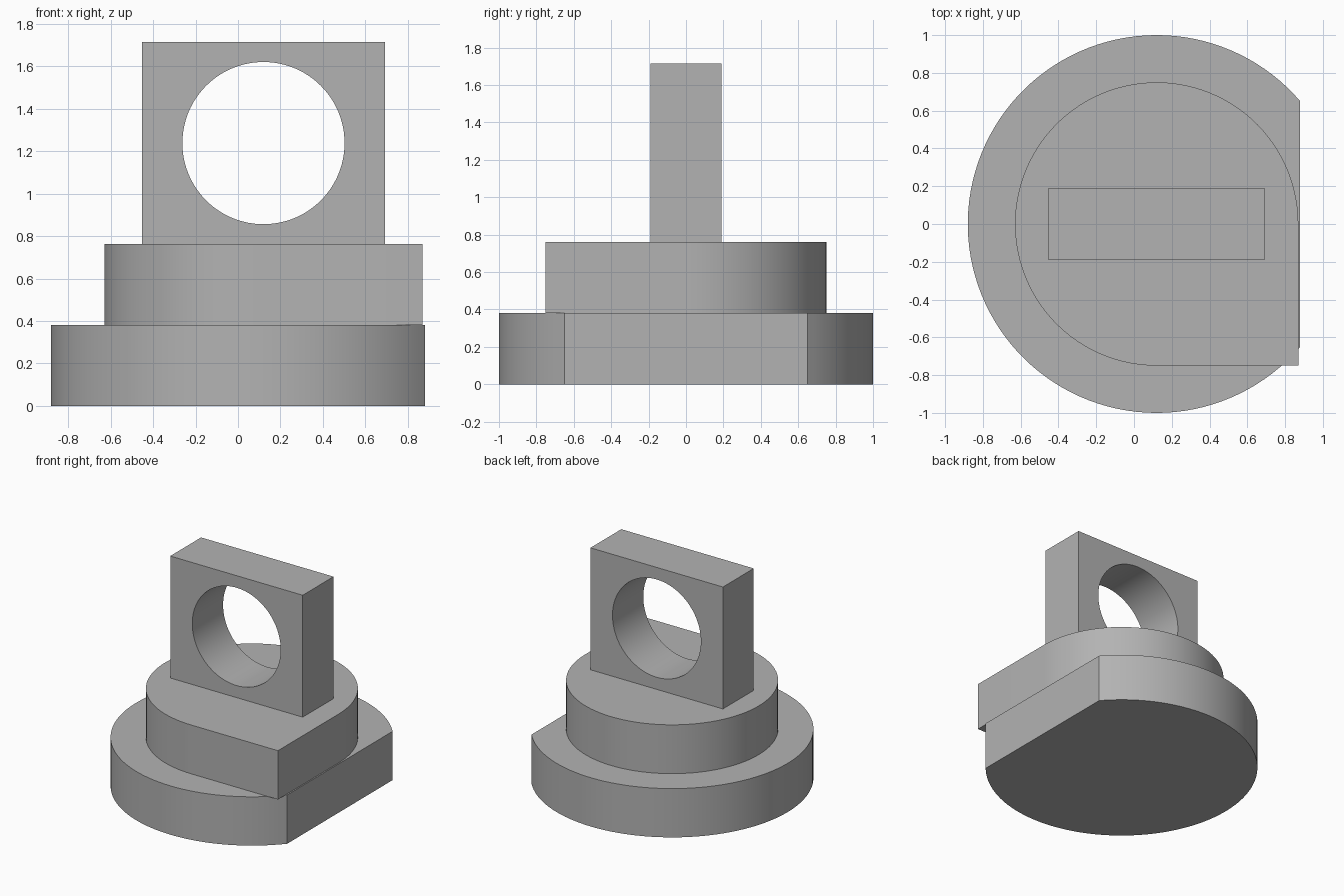
import bpy
import bmesh
from math import acos, cos, sin, pi, tau, radians
from mathutils import Vector, Matrix

default_cube = bpy.data.objects.get("Cube")
if default_cube:
    bpy.data.objects.remove(default_cube, do_unlink=True)

AXIS_X = 0.12          # shared centre line of all the round parts
STEP = 0.381           # height of each round tier

grey = bpy.data.materials.new("plain grey")
grey.use_nodes = True
colour = (0.45, 0.45, 0.45, 1)
grey.diffuse_color = colour
grey.node_tree.nodes["Principled BSDF"].inputs["Base Color"].default_value = colour


def arc(radius, start, end, count, closed=False):
    """Points along an arc; a closed one leaves out the repeated end."""
    steps = count if closed else count - 1
    return [(radius * cos(start + (end - start) * i / steps),
             radius * sin(start + (end - start) * i / steps)) for i in range(count)]


def extrude_part(name, loops, depth, matrix):
    """Fill an outline with optional holes and extrude it along local z."""
    bm = bmesh.new()
    edges = []
    for loop in loops:
        verts = [bm.verts.new((x, y, 0)) for x, y in loop]
        edges += [bm.edges.new((v, verts[i - 1])) for i, v in enumerate(verts)]
    bmesh.ops.triangle_fill(bm, edges=edges, use_beauty=True, normal=Vector((0, 0, 1)))
    top = bmesh.ops.extrude_face_region(bm, geom=bm.faces[:], use_keep_orig=True)
    moved = [g for g in top["geom"] if isinstance(g, bmesh.types.BMVert)]
    bmesh.ops.translate(bm, verts=moved, vec=(0, 0, depth))
    bmesh.ops.recalc_face_normals(bm, faces=bm.faces[:])
    bm.transform(matrix)
    mesh = bpy.data.meshes.new(name)
    bm.to_mesh(mesh)
    bm.free()
    mesh.materials.append(grey)
    part = bpy.data.objects.new(name, mesh)
    bpy.context.collection.objects.link(part)
    bpy.ops.object.select_all(action="DESELECT")
    part.select_set(True)
    bpy.context.view_layer.objects.active = part
    bpy.ops.object.shade_smooth_by_angle(angle=radians(30))
    return part


# Base disc with one flat side
flat = acos(0.76)
extrude_part("base_disc", [arc(1, flat, tau - flat, 96)], STEP,
             Matrix.Translation((AXIS_X, 0, 0)))

# Middle tier: three quarters round, one square corner
tier = arc(0.75, 0, 1.5 * pi, 80) + [(0.75, -0.75)]
extrude_part("middle_tier", [tier], STEP, Matrix.Translation((AXIS_X, 0, STEP)))

# Upright lug with a round through hole, drawn flat then stood up
half_width, half_height, thickness = 0.572, 0.476, 0.38
plate = [(-half_width, -half_height), (half_width, -half_height),
         (half_width, half_height), (-half_width, half_height)]
hole = arc(0.382, 0, tau, 96, closed=True)
stand = Matrix.Translation((AXIS_X, thickness / 2, 2 * STEP + half_height))
extrude_part("upright_lug", [plate, hole], thickness,
             stand @ Matrix.Rotation(pi / 2, 4, "X"))
